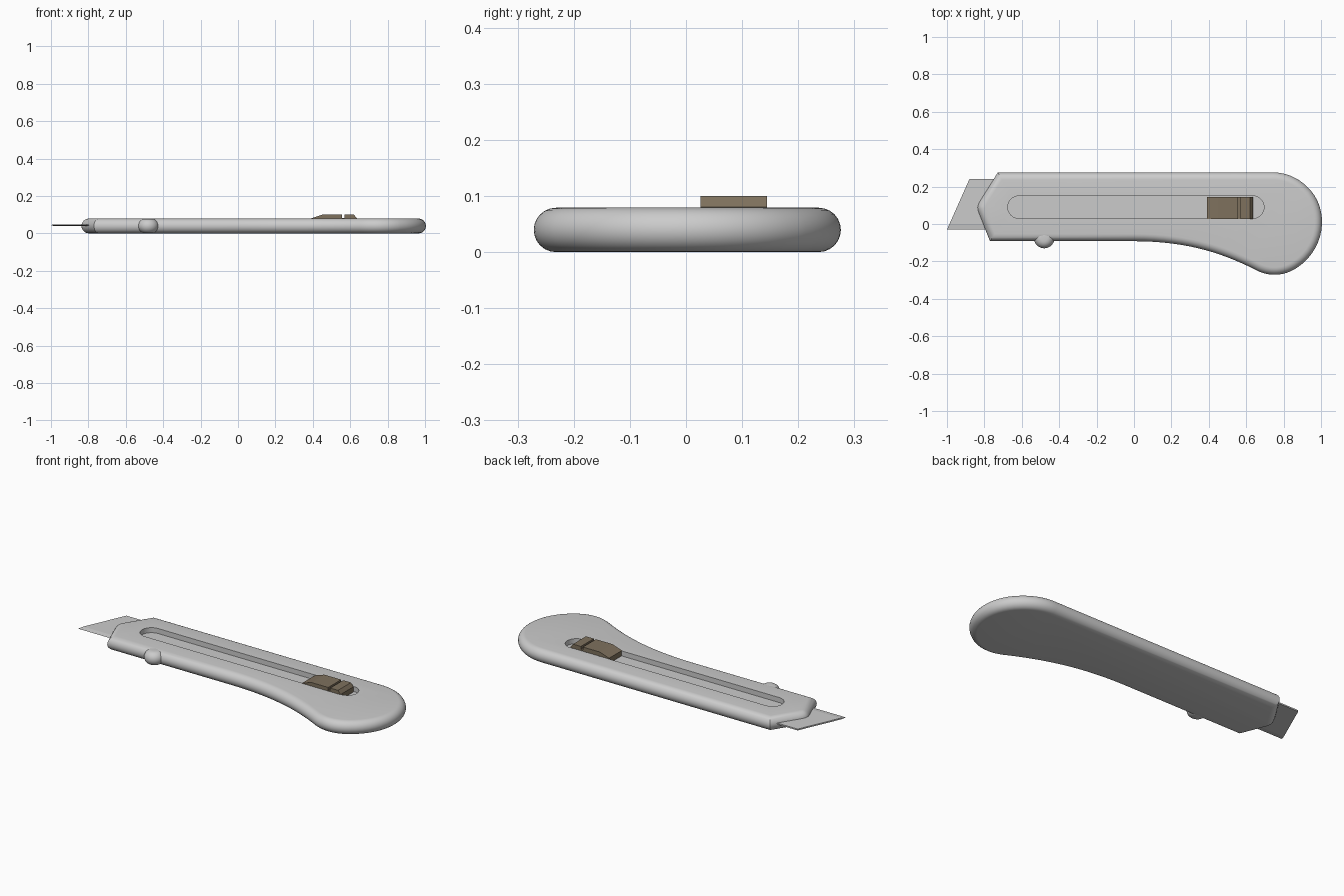
import bpy
import bmesh
import math
from mathutils import Vector
from mathutils.geometry import interpolate_bezier

cube = bpy.data.objects.get("Cube")
if cube:
    bpy.data.objects.remove(cube)


def material(name, rgb):
    mat = bpy.data.materials.new(name)
    mat.use_nodes = True
    mat.diffuse_color = (*rgb, 1)
    mat.node_tree.nodes["Principled BSDF"].inputs["Base Color"].default_value = (*rgb, 1)
    return mat


GRAY = material("light gray", (0.6, 0.6, 0.6))
BROWN = material("dull brown", (0.21, 0.165, 0.11))


def loft(name, rings, mat):
    """Skin a list of closed rings and cap both ends."""
    bm = bmesh.new()
    loops = [[bm.verts.new(p) for p in ring] for ring in rings]
    n = len(loops[0])
    for a, b in zip(loops, loops[1:]):
        for i in range(n):
            j = (i + 1) % n
            bm.faces.new((a[i], a[j], b[j], b[i]))
    bm.faces.new(loops[0][::-1])
    bm.faces.new(loops[-1])
    bmesh.ops.recalc_face_normals(bm, faces=bm.faces)
    mesh = bpy.data.meshes.new(name)
    bm.to_mesh(mesh)
    bm.free()
    mesh.materials.append(mat)
    obj = bpy.data.objects.new(name, mesh)
    bpy.context.collection.objects.link(obj)
    return obj


def inset(outline, d):
    """Move a counterclockwise outline inward by d with mitred corners."""
    pts = [Vector(p) for p in outline]
    out = []
    for i, p in enumerate(pts):
        e1 = (p - pts[i - 1]).normalized()
        e2 = (pts[(i + 1) % len(pts)] - p).normalized()
        n1, n2 = Vector((-e1.y, e1.x)), Vector((-e2.y, e2.x))
        out.append(p + (n1 + n2) * d / (1 + n1.dot(n2)))
    return out


def rounded_slab(name, outline, z0, z1, mat, steps=12):
    """Slab whose rim is a full half round."""
    r = (z1 - z0) / 2
    rings = []
    for k in range(steps + 1):
        a = math.pi * (k / steps - 0.5)
        ring = inset(outline, r * (1 - math.cos(a)))
        rings.append([(p.x, p.y, z0 + r + r * math.sin(a)) for p in ring])
    return loft(name, rings, mat)


def bezier(a, b, c, d, n=16):
    pts = interpolate_bezier(*[Vector((*p, 0)) for p in (a, b, c, d)], n)
    return [(p.x, p.y) for p in pts]


def arc(cx, cy, r, start, end, n):
    angles = [math.radians(start + (end - start) * i / n) for i in range(n + 1)]
    return [(cx + r * math.cos(a), cy + r * math.sin(a)) for a in angles]


def smooth(obj):
    bpy.ops.object.select_all(action="DESELECT")
    obj.select_set(True)
    bpy.context.view_layer.objects.active = obj
    bpy.ops.object.shade_smooth_by_angle(angle=math.radians(30))


# Handle outline: belly curve, round butt, straight back, blunt nose
outline = [(-0.77, -0.092)]
outline += bezier((0, -0.092), (0.28, -0.092), (0.47, -0.155), (0.64, -0.24))
outline += bezier((0.64, -0.24), (0.72, -0.285), (0.8, -0.28), (0.87, -0.235))[1:]
outline += bezier((0.87, -0.235), (1.03, -0.13), (1.05, 0.09), (0.92, 0.205))[1:]
outline += bezier((0.92, 0.205), (0.87, 0.25), (0.81, 0.276), (0.74, 0.276))[1:]
outline += [(-0.728, 0.276)]
outline += bezier((-0.817, 0.135), (-0.842, 0.095), (-0.842, 0.085), (-0.825, 0.045), 7)
handle = rounded_slab("handle", outline, 0, 0.079, GRAY)

# Slider track sunk in the top of the handle
track = arc(0.635, 0.09, 0.06, -90, 90, 16) + arc(-0.615, 0.09, 0.06, 90, 270, 16)
cutter = loft("track_cutter", [[(x, y, z) for x, y in track] for z in (0.05, 0.12)], GRAY)
cutter.hide_render = True
cutter.hide_viewport = True
cut = handle.modifiers.new("track", "BOOLEAN")
cut.operation = "DIFFERENCE"
cut.solver = "EXACT"
cut.object = cutter
bpy.context.view_layer.objects.active = handle
bpy.ops.object.modifier_apply(modifier=cut.name)
bpy.data.objects.remove(cutter)
smooth(handle)

# Side knob
knob = rounded_slab("side_knob", arc(-0.48, -0.075, 0.055, 0, 350, 35), 0.001, 0.078, GRAY)
smooth(knob)

# Blade: slanted tip, ground cutting edge along the front
section = [(-0.03, 0.044), (0, 0.048), (0.24, 0.048), (0.24, 0.04), (0, 0.04)]
loft("blade", [[(-1 + (y + 0.03) * 0.12 / 0.27, y, z) for y, z in section],
               [(-0.6, y, z) for y, z in section]], GRAY)

# Thumb slider: wedge, groove and rear rib
profile = [(0.39, 0.05), (0.39, 0.08), (0.45, 0.1), (0.557, 0.1), (0.557, 0.083),
           (0.57, 0.083), (0.57, 0.1), (0.62, 0.1), (0.636, 0.08), (0.636, 0.05)]
loft("thumb_slider", [[(x, y, z) for x, z in profile] for y in (0.026, 0.144)], BROWN)
